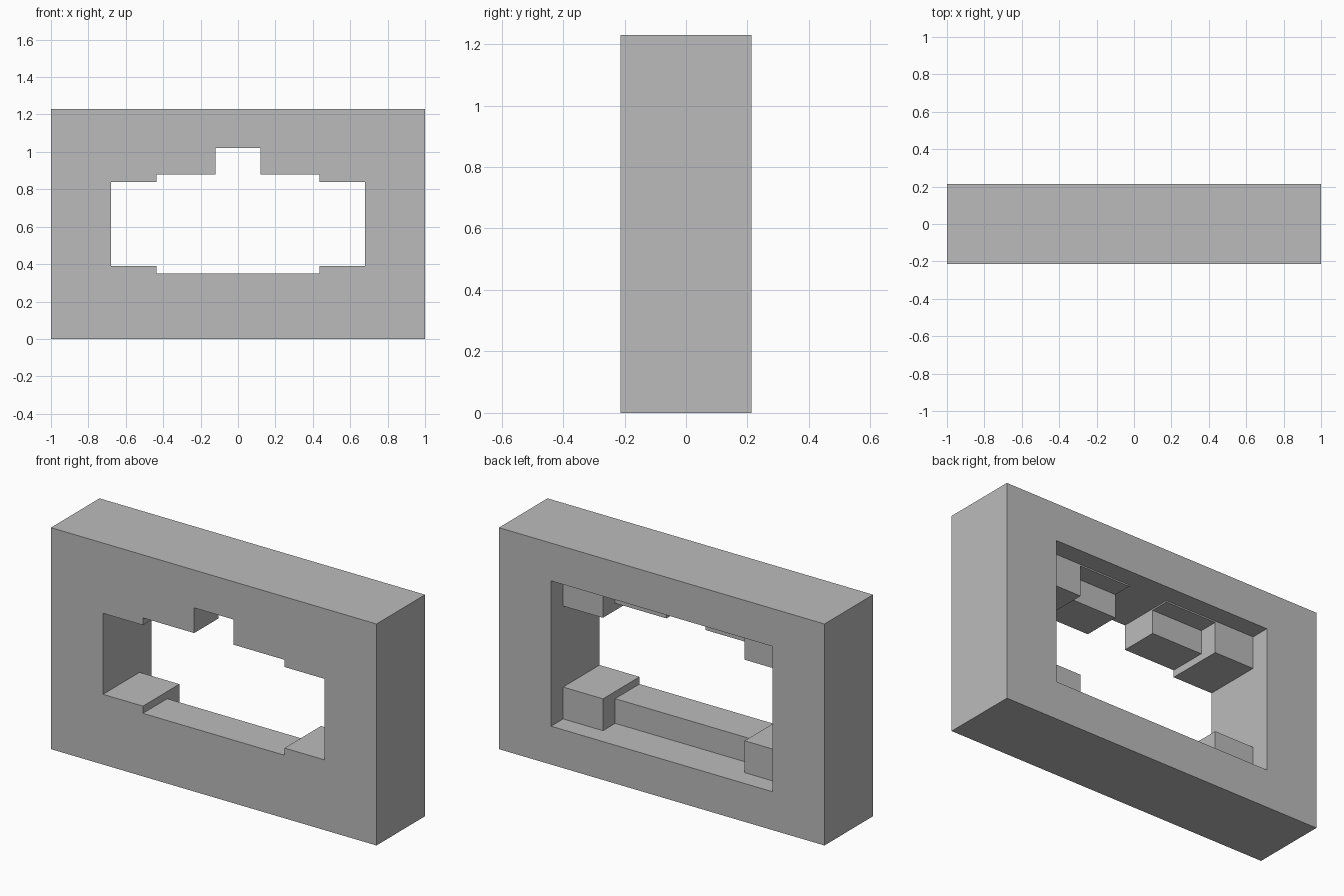
import bpy, bmesh
from itertools import product

cube = bpy.data.objects.get("Cube")
if cube:
    bpy.data.objects.remove(cube, do_unlink=True)

# Main sizes
HALF_W, HALF_D, HEIGHT = 1.0, 0.213, 1.23
CAV_X, CAV_LOW, CAV_TOP = 0.68, 0.213, 1.02      # rear cavity
BLOCK_X, BLOCK_LOW, BLOCK_TOP = 0.435, 0.39, 0.84  # corner blocks
LEDGE_LOW, LEDGE_TOP = 0.35, 0.88                # middle ledges
SLOT_X, LIP = 0.12, 0.008                        # notch above, thin ceiling lip
BLOCK_Y, LEDGE_Y = 0.107, 0.0

# Grid planes through every step of the shape
xs = [-HALF_W, -CAV_X, -BLOCK_X, -SLOT_X, SLOT_X, BLOCK_X, CAV_X, HALF_W]
ys = [-HALF_D, LEDGE_Y, BLOCK_Y, HALF_D]
zs = [0, CAV_LOW, LEDGE_LOW, BLOCK_LOW, BLOCK_TOP, LEDGE_TOP,
      CAV_TOP - LIP, CAV_TOP, HEIGHT]
planes = (xs, ys, zs)


def solid(cell):
    """Tell whether a grid cell is filled."""
    if any(not 0 <= i < len(p) - 1 for i, p in zip(cell, planes)):
        return False
    x, y, z = ((p[i] + p[i + 1]) / 2 for i, p in zip(cell, planes))
    x = abs(x)
    # outer frame
    if x > CAV_X or not CAV_LOW < z < CAV_TOP:
        return True
    # corner blocks
    if x > BLOCK_X:
        return y < BLOCK_Y and not BLOCK_LOW < z < BLOCK_TOP
    # lower ledge, full width
    if z < LEDGE_LOW:
        return y < LEDGE_Y
    # upper ledges either side of the notch, with the thin lip behind
    if x > SLOT_X:
        return (y < LEDGE_Y and z > LEDGE_TOP) or (y < BLOCK_Y and z > CAV_TOP - LIP)
    return False


# Skin the boundary between filled and empty cells
bm = bmesh.new()
for cell in product(*(range(len(p) - 1) for p in planes)):
    if not solid(cell):
        continue
    for axis, side in product(range(3), (0, 1)):
        neighbour = list(cell)
        neighbour[axis] += 2 * side - 1
        if solid(neighbour):
            continue
        u, v = (axis + 1) % 3, (axis + 2) % 3
        corners = []
        for du, dv in ((0, 0), (1, 0), (1, 1), (0, 1)):
            co = [0, 0, 0]
            co[axis] = planes[axis][cell[axis] + side]
            co[u] = planes[u][cell[u] + du]
            co[v] = planes[v][cell[v] + dv]
            corners.append(bm.verts.new(co))
        bm.faces.new(corners if side else corners[::-1])

# Weld and merge the flat areas
bmesh.ops.remove_doubles(bm, verts=bm.verts[:], dist=0.0005)
bmesh.ops.dissolve_limit(bm, angle_limit=0.01, verts=bm.verts[:], edges=bm.edges[:])

mesh = bpy.data.meshes.new("stepped_frame")
bm.to_mesh(mesh)
bm.free()

# Plain grey
grey = bpy.data.materials.new("plain_grey")
grey.use_nodes = True
colour = (0.5, 0.5, 0.5, 1)
grey.diffuse_color = colour
grey.node_tree.nodes["Principled BSDF"].inputs["Base Color"].default_value = colour
mesh.materials.append(grey)

frame = bpy.data.objects.new("stepped_frame", mesh)
bpy.context.collection.objects.link(frame)
